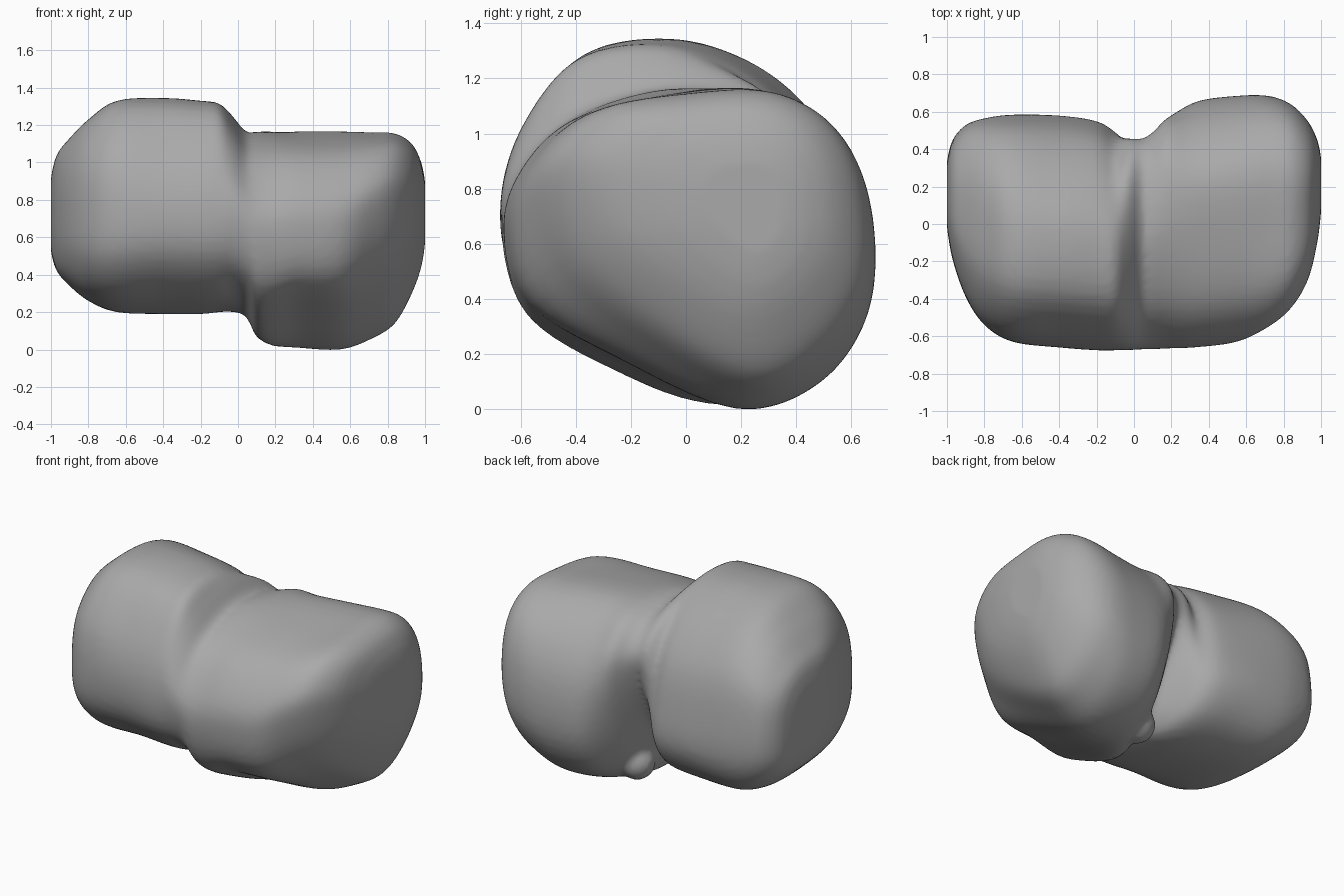
import bpy, bmesh
from mathutils import Vector

cube = bpy.data.objects.get("Cube")
if cube:
    bpy.data.objects.remove(cube, do_unlink=True)

grey = bpy.data.materials.new("plain grey")
grey.use_nodes = True
grey.diffuse_color = (0.4, 0.4, 0.4, 1)
grey.node_tree.nodes["Principled BSDF"].inputs["Base Color"].default_value = (0.4, 0.4, 0.4, 1)

# Outlines in (y, z), starting at the front and passing under the body
LEFT = [(-.68, .74), (-.62, .48), (-.36, .28), (.10, .19), (.41, .25), (.57, .45),
        (.56, .72), (.47, 1.0), (.26, 1.22), (-.03, 1.34), (-.38, 1.29), (-.60, 1.03)]
LEFT_END = [(-.68, .74), (-.63, .45), (-.38, .25), (.10, .19), (.43, .24), (.58, .45),
            (.58, .80), (.50, 1.08), (.28, 1.27), (-.03, 1.34), (-.38, 1.31), (-.62, 1.08)]
RIGHT = [(-.66, .66), (-.58, .38), (-.25, .18), (.18, 0), (.49, .10), (.66, .36),
         (.66, .72), (.52, 1.0), (.27, 1.165), (-.1, 1.145), (-.42, 1.05), (-.60, .87)]
RIGHT_END = [(-.64, .78), (-.52, .46), (-.22, .20), (.18, 0), (.46, .10), (.66, .38),
             (.66, .76), (.53, 1.03), (.27, 1.165), (-.1, 1.155), (-.42, 1.10), (-.60, .96)]
NECK = [(-.67, .68), (-.58, .42), (-.30, .25), (-.05, .18), (.14, .30), (.28, .52),
        (.40, .78), (.42, .97), (.26, 1.12), (-.08, 1.17), (-.42, 1.07), (-.61, .88)]

# Stations along the body: x, front, back, bottom, top
STATIONS = [
    (-1, -.02, .34, .52, .92), (-.97, -.19, .45, .42, 1.04), (-.9, -.39, .53, .34, 1.13),
    (-.8, -.54, .565, .26, 1.23), (-.65, -.63, .585, .20, 1.33), (-.4, -.66, .58, .19, 1.345),
    (-.2, -.675, .55, .19, 1.33), (-.1, -.675, .49, .20, 1.315), (-.03, -.675, .46, .20, 1.25),
    (.04, -.67, .455, .18, 1.165), (.1, -.67, .49, .07, 1.165), (.18, -.665, .57, .02, 1.165),
    (.32, -.66, .65, .01, 1.165), (.55, -.63, .685, 0, 1.165), (.72, -.55, .685, .06, 1.16),
    (.84, -.45, .64, .14, 1.155), (.93, -.30, .55, .30, 1.10), (.98, -.10, .45, .44, 1.0),
    (1, .06, .36, .56, .90)]


def spline(points, steps, closed):
    """Smooth curve through the points."""
    n, out = len(points), []
    pick = (lambda i: points[i % n]) if closed else (lambda i: points[max(0, min(n - 1, i))])
    for i in range(n if closed else n - 1):
        a, b, c, d = (pick(i + k) for k in (-1, 0, 1, 2))
        for s in range(steps):
            t = s / steps
            out.append(b + (c - a) * (t / 2) + (a * 2 - b * 5 + c * 4 - d) * (t * t / 2)
                       + (b * 3 - a - c * 3 + d) * (t ** 3 / 2))
    return out if closed else out + [points[-1]]


def fitted(points):
    """Scale an outline to fill the unit square."""
    lo = [min(p[i] for p in points) for i in (0, 1)]
    hi = [max(p[i] for p in points) for i in (0, 1)]
    return [Vector([(p[i] - lo[i]) / (hi[i] - lo[i]) for i in (0, 1)]) for p in points]


def ease(t):
    t = max(0, min(1, t))
    return t * t * (3 - 2 * t)


def mix(a, b, t):
    return [p.lerp(q, t) for p, q in zip(a, b)]


left, left_end, right, right_end, neck = (
    fitted(spline([Vector(p) for p in outline], 5, True))
    for outline in (LEFT, LEFT_END, RIGHT, RIGHT_END, NECK))


def ring(x, front, back, bottom, top):
    side, end = (left, left_end) if x < 0 else (right, right_end)
    reach = .3 if x > .04 else .16
    pts = mix(side, end, ease((abs(x) - .45) / .4))
    pts = fitted(mix(pts, neck, ease(1 - abs(x - .04) / reach)))
    return [Vector((x, front + (back - front) * p.x, bottom + (top - bottom) * p.y)) for p in pts]


# Two-lobed body, skinned lengthwise
lines = [spline(list(col), 4, False) for col in zip(*[ring(*s) for s in STATIONS])]
bm = bmesh.new()
grid = [[bm.verts.new(p) for p in line] for line in lines]
for a, b in zip(grid, grid[1:] + grid[:1]):
    for i in range(len(a) - 1):
        bm.faces.new((a[i], a[i + 1], b[i + 1], b[i]))
bm.faces.new([line[0] for line in grid])
bm.faces.new([line[-1] for line in grid])

# Small knob low in the cleft between the lobes
knob = bmesh.ops.create_uvsphere(bm, u_segments=24, v_segments=16, radius=.11)["verts"]
bmesh.ops.translate(bm, verts=knob, vec=(.18, .24, .14))
bmesh.ops.recalc_face_normals(bm, faces=bm.faces)

mesh = bpy.data.meshes.new("lobed_body")
bm.to_mesh(mesh)
bm.free()
body = bpy.data.objects.new("lobed_body", mesh)
bpy.context.collection.objects.link(body)
mesh.materials.append(grey)

# Fuse into one soft skin
fuse = body.modifiers.new("fuse", "REMESH")
fuse.mode = "VOXEL"
fuse.voxel_size = .02
fuse.use_smooth_shade = True
soften = body.modifiers.new("soften", "SMOOTH")
soften.factor = .5
soften.iterations = 6
